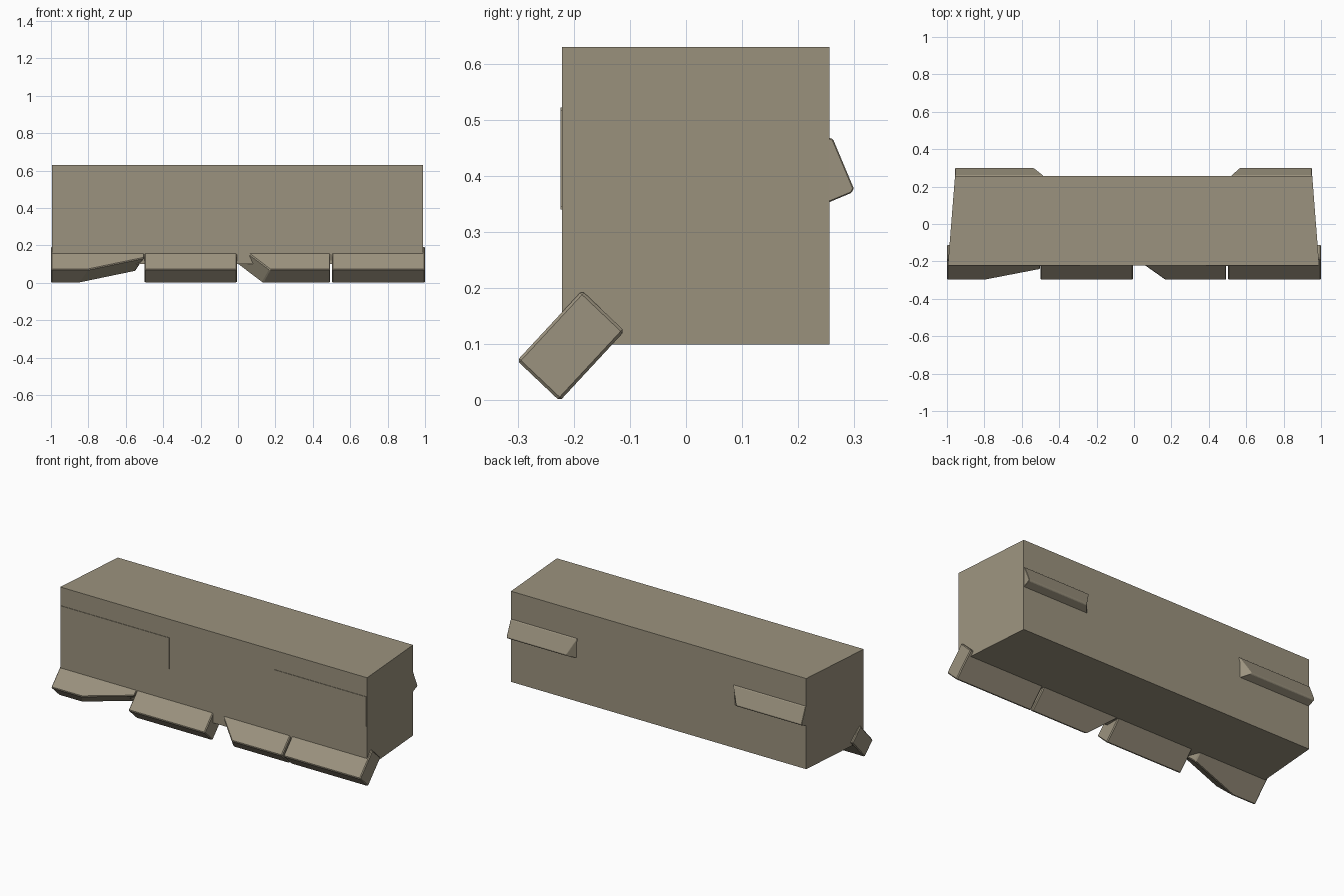
import bpy, bmesh
from mathutils import Vector

if "Cube" in bpy.data.objects:
    bpy.data.objects.remove(bpy.data.objects["Cube"], do_unlink=True)

stone = bpy.data.materials.new("weathered_stone")
stone.use_nodes = True
color = (0.33, 0.29, 0.21, 1)
stone.diffuse_color = color
stone.node_tree.nodes["Principled BSDF"].inputs["Base Color"].default_value = color


def prism(name, ring_a, ring_b, bevel=0):
    """Solid between two matching rings of points."""
    bm = bmesh.new()
    a = [bm.verts.new(p) for p in ring_a]
    b = [bm.verts.new(p) for p in ring_b]
    bm.faces.new(a)
    bm.faces.new(b[::-1])
    for i in range(len(a)):
        j = (i + 1) % len(a)
        bm.faces.new((a[j], a[i], b[i], b[j]))
    bmesh.ops.recalc_face_normals(bm, faces=bm.faces)
    mesh = bpy.data.meshes.new(name)
    bm.to_mesh(mesh)
    bm.free()
    obj = bpy.data.objects.new(name, mesh)
    bpy.context.collection.objects.link(obj)
    mesh.materials.append(stone)
    if bevel:
        mod = obj.modifiers.new("worn_edges", "BEVEL")
        mod.width = bevel
        mod.segments = 1
    return obj


# Main block, slightly narrower at the back
FRONT, BACK, BOTTOM, TOP = -0.221, 0.256, 0.1, 0.63
plan = [(-0.995, FRONT), (0.99, FRONT), (0.953, BACK), (-0.957, BACK)]
prism("main_block", [(x, y, BOTTOM) for x, y in plan], [(x, y, TOP) for x, y in plan])

# Sloping slabs along the lower front edge, outlined as (x, distance up the slope)
OUTER = Vector((0, -0.301, 0.071))
SLOPE = Vector((0, 0.68, 0.733))
DEPTH = Vector((0, 0.076, -0.072))
DEEP = 0.17


def slab(name, outline, skew=0):
    upper = [OUTER + SLOPE * s + Vector((x, 0, 0)) for x, s in outline]
    cut = [x for x, s in outline]
    inner = min(cut) if skew and min(cut) > 0 else None
    lower = []
    for p, (x, s) in zip(upper, outline):
        moved = skew if (inner is not None and x < 0.3) or (inner is None and x > -0.9) else 0
        lower.append(p + DEPTH + Vector((moved, 0, 0)))
    prism(name, upper, lower, 0.005)


slab("front_slab_right_broken",
     [(-1, 0), (-0.8, 0), (-0.5, 0.085), (-0.5, DEEP), (-1, DEEP)], -0.05)
slab("front_slab_mid_right", [(-0.5, 0), (-0.006, 0), (-0.006, DEEP), (-0.5, DEEP)])
slab("front_slab_mid_left_broken", [(0.17, 0), (0.493, 0), (0.493, DEEP), (0.005, DEEP)], -0.04)
slab("front_slab_left", [(0.502, 0), (1, 0), (1, DEEP), (0.502, DEEP)])

# Tilted boards on the back, with slanted inner ends: (y, z) section
section = [(0.24, 0.472), (0.262, 0.466), (0.299, 0.378), (0.295, 0.37), (0.24, 0.347)]
for name, outer, inner, lean in (("back_board_right", -0.957, -0.48, -1.3),
                                 ("back_board_left", 0.952, 0.515, 1.2)):
    prism(name,
          [(outer, y, z) for y, z in section],
          [(inner + lean * max(0, y - 0.256), y, z) for y, z in section], 0.002)

# Thin plates on the front
for name, x0, x1, z0, z1 in (("front_plate_right", -0.99, -0.288, 0.34, 0.522),
                             ("front_plate_left", 0.384, 0.985, 0.345, 0.518)):
    corners = [(x0, z0), (x1, z0), (x1, z1), (x0, z1)]
    prism(name, [(x, FRONT + 0.01, z) for x, z in corners],
          [(x, FRONT - 0.003, z) for x, z in corners])
